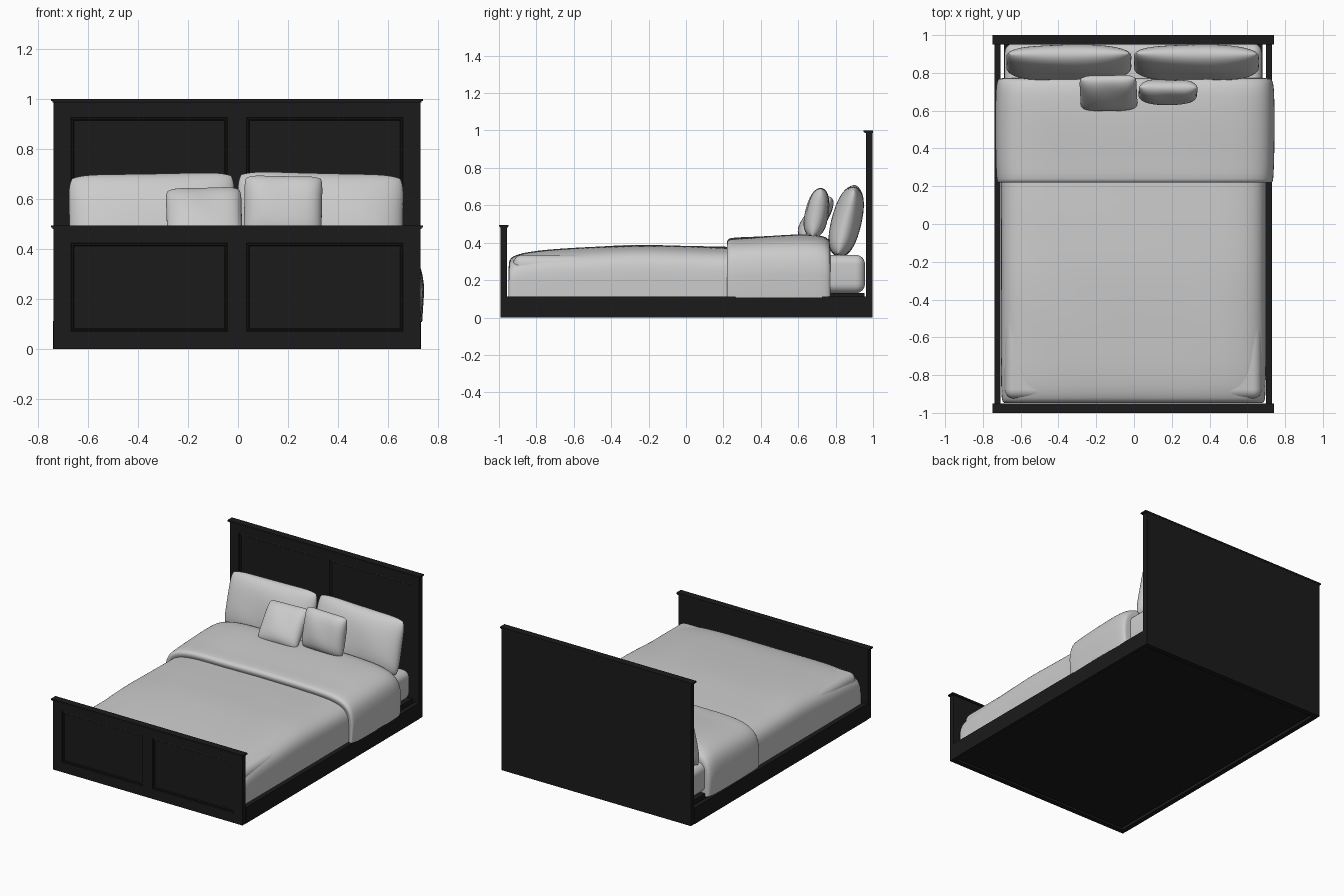
import bpy, bmesh, math
from mathutils import Matrix, Vector

if "Cube" in bpy.data.objects:
    bpy.data.objects.remove(bpy.data.objects["Cube"])

dark = bpy.data.materials.new("dark_wood")
dark.diffuse_color = (0.0105, 0.0105, 0.0105, 1)
dark.use_nodes = True
dark.node_tree.nodes["Principled BSDF"].inputs["Base Color"].default_value = dark.diffuse_color
CX = -0.004


def finish(bm, name, mat=None, smooth=None):
    bmesh.ops.recalc_face_normals(bm, faces=bm.faces)
    me = bpy.data.meshes.new(name)
    bm.to_mesh(me)
    bm.free()
    ob = bpy.data.objects.new(name, me)
    bpy.context.collection.objects.link(ob)
    if mat:
        me.materials.append(mat)
    if smooth:
        bpy.ops.object.select_all(action='DESELECT')
        ob.select_set(True)
        bpy.context.view_layer.objects.active = ob
        bpy.ops.object.shade_smooth_by_angle(angle=math.radians(smooth))
    return ob


def box(name, x0, x1, y0, y1, z0, z1, mat=dark):
    bm = bmesh.new()
    m = Matrix.Translation(((x0 + x1) / 2, (y0 + y1) / 2, (z0 + z1) / 2)) @ \
        Matrix.Diagonal((x1 - x0, y1 - y0, z1 - z0, 1))
    bmesh.ops.create_cube(bm, size=1, matrix=m)
    return finish(bm, name, mat)


def add_sheet(bm, rows):
    vs = [[bm.verts.new(p) for p in r] for r in rows]
    for a, b in zip(vs, vs[1:]):
        for i in range(len(a) - 1):
            bm.faces.new((a[i], a[i + 1], b[i + 1], b[i]))
    return vs


# Board with two recessed, moulded panels on its front face
def panel_board(name, y0, y1, zs):
    xs = [CX + d for d in (-0.733, -0.664, -0.037, 0.037, 0.664, 0.733)]
    bm = bmesh.new()
    add_sheet(bm, [[(x, y0, z) for x in xs] for z in zs])
    bm.normal_update()
    front = list(bm.faces)
    panels = [front[6], front[8]]
    # side and back faces
    edges = [e for e in bm.edges if e.is_boundary]
    new = bmesh.ops.extrude_edge_only(bm, edges=edges)["geom"]
    for v in new:
        if isinstance(v, bmesh.types.BMVert):
            v.co.y = y1
    bmesh.ops.holes_fill(bm, edges=[e for e in bm.edges if e.is_boundary])
    bmesh.ops.recalc_face_normals(bm, faces=bm.faces)
    for t, d in ((0.004, -0.007), (0.008, 0.003), (0.006, -0.006)):
        bmesh.ops.inset_individual(bm, faces=panels, thickness=t, depth=d)
    return finish(bm, name, dark)


panel_board("headboard", 0.962, 0.998, [0, 0.07, 0.926, 0.99])
panel_board("footboard", -0.992, -0.957, [0, 0.07, 0.424, 0.487])

# Caps with a small stepped moulding
for nm, y0, y1, z in (("headboard", 0.95, 1.0, 1.0), ("footboard", -1.0, -0.95, 0.495)):
    box(nm + "_cap", CX - 0.744, CX + 0.744, y0, y1, z - 0.009, z)
    box(nm + "_cap_moulding", CX - 0.738, CX + 0.738, y0 + 0.005, y1 - 0.001, z - 0.014, z - 0.009)

# Side rails and base platform
for s, nm in ((-1, "left"), (1, "right")):
    a, b = sorted((CX + s * 0.702, CX + s * 0.735))
    box("side_rail_" + nm, a, b, -0.957, 0.962, 0, 0.112)
box("base_platform", CX - 0.685, CX + 0.685, -0.945, 0.955, 0.006, 0.13)

# Mattress
mat_ob = box("mattress", -0.685, 0.677, -0.925, 0.957, 0.13, 0.335, None)
bev = mat_ob.modifiers.new("round", 'BEVEL')
bev.width = 0.05
bev.segments = 6
for p in mat_ob.data.polygons:
    p.use_smooth = True


# Soft cover: superellipse cross-sections lofted along a smooth path of (y, top, half width)
def cover(name, cx, bottom, stations, n, power, bulge=0.0):
    pts = [Vector(s) for s in stations]
    tan = []
    for i in range(len(pts)):
        p, q = pts[max(i - 1, 0)], pts[min(i + 1, len(pts) - 1)]
        tan.append((q - p) / ((pts[i] - p).length + (q - pts[i]).length))
    dense = []
    for i in range(len(pts) - 1):
        a, b = pts[i], pts[i + 1]
        d = (b - a).length
        steps = max(3, int(d / 0.025))
        for k in range(steps):
            t = k / steps
            dense.append(a * (2*t**3 - 3*t*t + 1) + tan[i] * d * (t**3 - 2*t*t + t)
                         + b * (3*t*t - 2*t**3) + tan[i + 1] * d * (t**3 - t*t))
    dense.append(pts[-1])
    rows = []
    for y, top, hw in dense:
        row = []
        for k in range(n + 1):
            th = math.pi * k / n
            c, s = math.cos(th), max(math.sin(th), 0)
            ux = math.copysign(abs(c) ** (2 / power), c)
            uz = s ** (2 / power)
            x = hw * ux * (1 - bulge * abs(uz - 0.4))
            z = bottom + (top - bottom) * uz
            z += 0.002 * uz * math.sin(9 * x + 4 * y) * math.sin(7 * y)
            row.append((cx + x, y, z))
        rows.append(row)
    bm = bmesh.new()
    vs = add_sheet(bm, rows)
    bm.faces.new(vs[0])
    bm.faces.new(vs[-1])
    return finish(bm, name, None, 50)


cover("duvet", -0.003, 0.10, [
    (-0.948, 0.27, 0.675), (-0.943, 0.305, 0.69), (-0.92, 0.328, 0.697),
    (-0.85, 0.348, 0.70), (-0.7, 0.364, 0.702), (-0.3, 0.386, 0.702),
    (0.0, 0.383, 0.702), (0.3, 0.375, 0.702), (0.70, 0.375, 0.70)], 64, 6)

cover("folded_cover", 0.005, 0.108, [
    (0.228, 0.375, 0.705), (0.219, 0.395, 0.72), (0.222, 0.412, 0.728),
    (0.24, 0.423, 0.733), (0.35, 0.430, 0.738), (0.55, 0.441, 0.74),
    (0.68, 0.441, 0.738), (0.74, 0.430, 0.733), (0.767, 0.41, 0.722),
    (0.772, 0.375, 0.70)], 64, 6, 0.03)


# Pillow: two bulging sheets meeting at a seam
def pillow(name, loc, w, h, t, lean, roll=0.0, slope=0.0, n=28):
    rot = Matrix.Rotation(math.radians(-lean), 4, 'X') @ Matrix.Rotation(math.radians(roll), 4, 'Y')
    m = Matrix.Translation(loc) @ rot
    bm = bmesh.new()
    co = [math.sin(math.pi / 2 * (2 * i / n - 1)) for i in range(n + 1)]
    for side in (-1, 1):
        rows = []
        for v in co:
            row = []
            for u in co:
                x = w / 2 * u * (1 - 0.05 * v ** 6 - 0.015 * (1 - v * v))
                z = h / 2 * v * (1 - 0.08 * u ** 8 - 0.015 * (1 - u * u))
                z += slope * u * max(v, 0)
                puff = math.sqrt(max(0, (1 - u ** 4) * (1 - v * v * (0.55 + 0.45 * v * v))))
                puff *= 1 + 0.05 * math.sin(4 * u + 2 * v + w * 9) - 0.08 * v
                row.append(m @ Vector((x, side * t / 2 * puff, z)))
            rows.append(row)
        add_sheet(bm, rows)
    bmesh.ops.remove_doubles(bm, verts=bm.verts, dist=0.00005)
    return finish(bm, name, None, 80)


pillow("large_pillow_left", (-0.345, 0.858, 0.513), 0.67, 0.39, 0.155, 14, 0, 0.006)
pillow("large_pillow_right", (0.33, 0.858, 0.515), 0.67, 0.39, 0.155, 14, 0, -0.008)
pillow("small_pillow_left", (-0.135, 0.695, 0.53), 0.305, 0.275, 0.11, 36, -1.5)
pillow("small_pillow_right", (0.18, 0.70, 0.56), 0.315, 0.27, 0.12, 11, 1)
